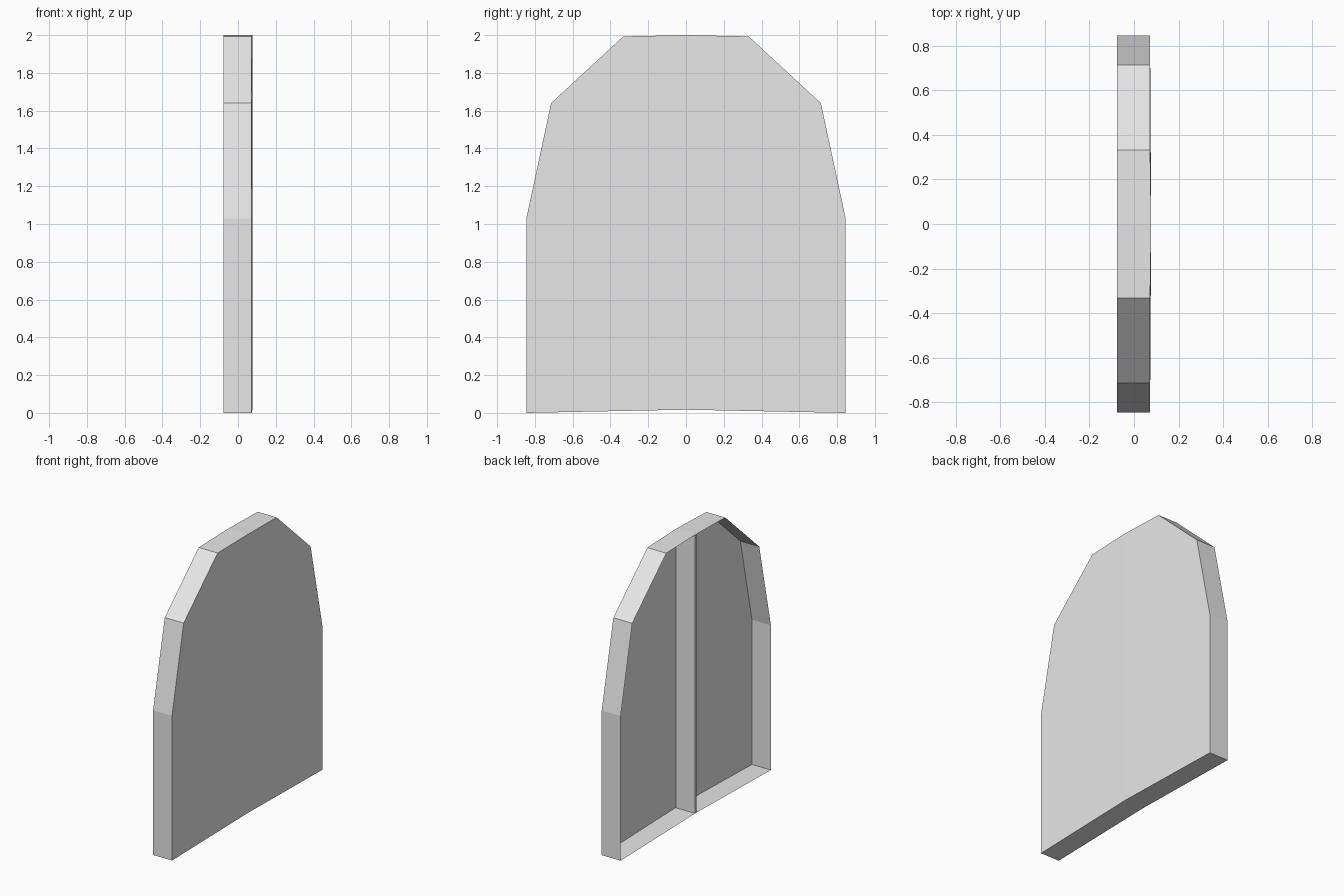
import bpy
import bmesh

cube = bpy.data.objects.get("Cube")
if cube:
    bpy.data.objects.remove(cube, do_unlink=True)

# One plain grey for the whole model
grey = bpy.data.materials.new("light_grey")
grey.use_nodes = True
grey.diffuse_color = (0.8, 0.8, 0.8, 1)
grey.node_tree.nodes["Principled BSDF"].inputs["Base Color"].default_value = (0.8, 0.8, 0.8, 1)

OPEN_X, EDGE_X, MID_X = -0.077, 0.072, 0.077
RIB = 0.01  # half thickness of the centre rib

# Half outline from bottom centre up to top centre, as (y, z)
HALF = [(0, 0.017), (0.845, 0), (0.845, 1.03), (0.714, 1.64), (0.332, 1.993), (0, 2.0)]


def finish(name, bm):
    mesh = bpy.data.meshes.new(name)
    bm.to_mesh(mesh)
    bm.free()
    mesh.materials.append(grey)
    obj = bpy.data.objects.new(name, mesh)
    bpy.context.collection.objects.link(obj)
    return obj


def panel_x(y):
    return MID_X if y == 0 else EDGE_X


def half_shell(name, side):
    """Thin sheet tray: closed panel on +x, walls around, open on -x."""
    bm = bmesh.new()
    closed = [bm.verts.new((panel_x(y), side * y, z)) for y, z in HALF]
    rim = [bm.verts.new((OPEN_X, side * y, z)) for y, z in HALF]
    faces = [bm.faces.new(closed)]
    for i in range(len(HALF) - 1):
        faces.append(bm.faces.new((rim[i], rim[i + 1], closed[i + 1], closed[i])))
    bmesh.ops.recalc_face_normals(bm, faces=faces)
    if faces[0].normal.x < 0:
        bmesh.ops.reverse_faces(bm, faces=faces)
    bmesh.ops.triangulate(bm, faces=[faces[0]])
    return finish(name, bm)


half_shell("left_half_shell", 1)
half_shell("right_half_shell", -1)

# Upright rib that splits the hollow side in two
bm = bmesh.new()
bmesh.ops.create_cube(bm, size=1)
for v in bm.verts:
    v.co.x = OPEN_X if v.co.x < 0 else EDGE_X
    v.co.y = RIB if v.co.y > 0 else -RIB
    v.co.z = HALF[-1][1] - 0.002 if v.co.z > 0 else HALF[0][1] + 0.001
finish("centre_rib", bm)
